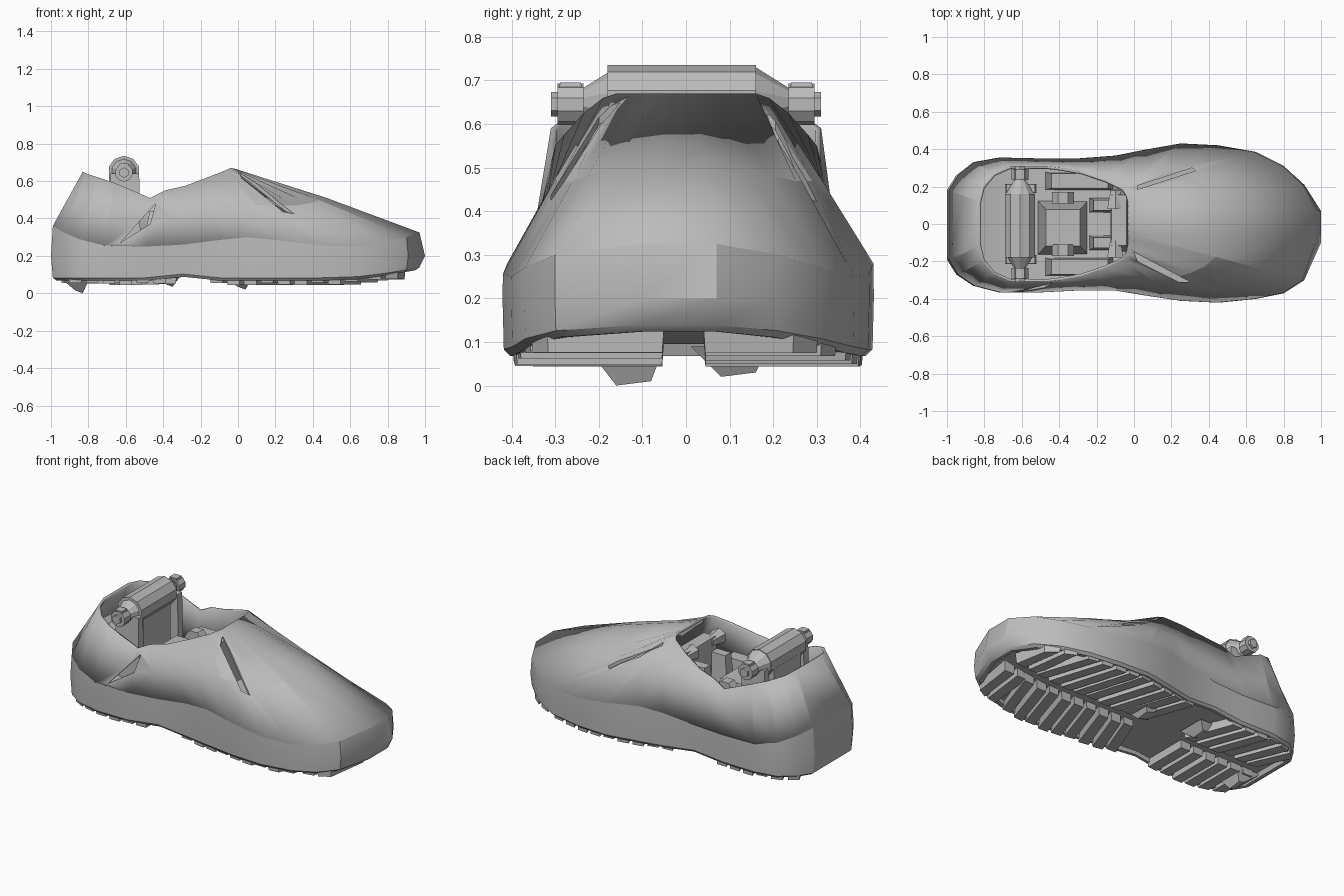
import bpy, bmesh, math, random
from mathutils import Matrix, Vector

random.seed(4)
cube = bpy.data.objects.get("Cube")
if cube:
    bpy.data.objects.remove(cube)

grey = bpy.data.materials.new("grey")
grey.use_nodes = True
grey.diffuse_color = (0.5, 0.5, 0.5, 1)
grey.node_tree.nodes["Principled BSDF"].inputs["Base Color"].default_value = (0.5, 0.5, 0.5, 1)


def finish(name, bm, smooth=None):
    bmesh.ops.recalc_face_normals(bm, faces=bm.faces)
    mesh = bpy.data.meshes.new(name)
    bm.to_mesh(mesh)
    bm.free()
    mesh.materials.append(grey)
    obj = bpy.data.objects.new(name, mesh)
    bpy.context.collection.objects.link(obj)
    if smooth:
        bpy.ops.object.select_all(action="DESELECT")
        obj.select_set(True)
        bpy.context.view_layer.objects.active = obj
        bpy.ops.object.shade_smooth_by_angle(angle=math.radians(smooth))
    return obj


def prism(bm, low, high):
    """Solid between two matching polygons."""
    a = [bm.verts.new(p) for p in low]
    b = [bm.verts.new(p) for p in high]
    bm.faces.new(a)
    bm.faces.new(b)
    for i in range(len(a)):
        j = (i + 1) % len(a)
        bm.faces.new((a[i], a[j], b[j], b[i]))


def box(bm, lo, hi, taper=0.0):
    mx, my = (lo[0] + hi[0]) / 2, (lo[1] + hi[1]) / 2
    base = [(lo[0], lo[1]), (hi[0], lo[1]), (hi[0], hi[1]), (lo[0], hi[1])]
    prism(bm, [(x, y, lo[2]) for x, y in base],
          [(x + (mx - x) * taper, y + (my - y) * taper, hi[2]) for x, y in base])


def rod(bm, centre, r1, r2, length, sides=10):
    """Cylinder or cone lying along y."""
    m = Matrix.Translation(centre) @ Matrix.Rotation(-math.pi / 2, 4, "X")
    bmesh.ops.create_cone(bm, cap_ends=True, segments=sides, radius1=r1,
                          radius2=r2, depth=length, matrix=m)


# Stations from heel to toe: x, left y, right y, rim z, then collar x, y, z
stations = [
    (-1, .18, -.19, .36, -.83, .12, .65), (-.95, .26, -.27, .33, -.81, .2, .64),
    (-.86, .33, -.33, .29, -.75, .27, .62), (-.72, .355, -.365, .255, -.66, .31, .59),
    (-.5, .35, -.365, .25, -.47, .31, .51), (-.3, .35, -.355, .26, -.39, .3, .55),
    (-.1, .365, -.355, .285, -.28, .28, .575), (.05, .395, -.38, .3, -.15, .235, .625),
    (.25, .43, -.41, .28, -.06, .19, .66), (.45, .42, -.42, .255, -.04, .16, .67),
    (.65, .385, -.4, .25, -.03, .12, .67), (.8, .31, -.37, .27, -.03, .08, .67),
    (.91, .21, -.3, .3, -.03, .05, .67), (.98, .07, -.1, .325, -.03, .02, .67),
]
COUNT = len(stations)


def ring(fn):
    """Left side heel to toe, then right side back to the heel."""
    return [fn(s, s[1], 1) for s in stations] + [fn(s, s[2], -1) for s in reversed(stations)]


def loft(bm, rings):
    rows = [[bm.verts.new(p) for p in r] for r in rings]
    for a, b in zip(rows, rows[1:]):
        for i in range(len(a)):
            j = (i + 1) % len(a)
            bm.faces.new((a[i], a[j], b[j], b[i]))
    return rows


def cap(bm, row):
    for i in range(COUNT - 1):
        bm.faces.new((row[i], row[i + 1], row[-2 - i], row[-1 - i]))


def bottom(x):
    """Lower edge of the side wall: raised at the arch and toe."""
    arch = .02 if -.4 < x < -.2 else 0
    return .068 + arch + .06 * max(0, (x - .55) / .45) ** 1.5


def half_width(x, side):
    x = min(max(x, stations[0][0]), stations[-1][0])
    for a, b in zip(stations, stations[1:]):
        if a[0] <= x <= b[0]:
            t = (x - a[0]) / (b[0] - a[0])
            k = 1 if side > 0 else 2
            return abs(a[k] + (b[k] - a[k]) * t)


# Sole with a recessed underside
bm = bmesh.new()
rows = loft(bm, [
    ring(lambda s, y, d: (s[0] * .99, y, s[3])),
    ring(lambda s, y, d: (s[0] * (1.02 if s[0] > .95 else 1), y * 1.002, .2)),
    ring(lambda s, y, d: (s[0] * .99, y * .995, bottom(s[0]) + .015)),
    ring(lambda s, y, d: (s[0] * .97, y * .96, bottom(s[0]))),
    ring(lambda s, y, d: (s[0] * .95, y * .91, bottom(s[0]))),
    ring(lambda s, y, d: (s[0] * .94, y * .89, max(.095, bottom(s[0]) + .02))),
])
cap(bm, rows[0])
cap(bm, rows[-1])
finish("sole", bm, 30)

# Chevron tread lugs either side of the centre channel, with an arch gap
bm = bmesh.new()
for first, last, count in ((-.87, -.42, 6), (-.06, .84, 11)):
    for i in range(count):
        x = first + (last - first) * i / (count - 1)
        for side in (1, -1):
            inner = .04 if side > 0 else -.05
            if first > -.5:
                slant = .06 if x < .75 else .02
            else:
                slant = .06 if side > 0 else 0
            hw = .036
            ends = [max(x - slant - hw, -.95), x - slant + hw]
            outer = [side * half_width(e, side) * .955 for e in ends]
            corners = [(x + slant - hw, inner), (x + slant + hw, inner),
                       (ends[1], outer[1]), (ends[0], outer[0])]
            mid = (inner + outer[0]) / 2
            z = bottom(x)
            drop = random.uniform(.01, .026)
            prism(bm, [(px, py, z + .04) for px, py in corners],
                  [(x + (px - x) * .9, mid + (py - mid) * .97, z - drop) for px, py in corners])
# Worn wedges under the heel and the ball of the foot
for x, y, z in ((-.84, -.14, 0), (-.36, .12, .035), (.03, .1, .02)):
    prism(bm, [(x - .12, y - .09, .09), (x + .05, y - .09, .09), (x + .05, y + .09, .09), (x - .12, y + .09, .09)],
          [(x - .03, y - .02, z + .015), (x + .01, y - .02, z), (x + .01, y + .06, z + .01), (x - .03, y + .06, z + .02)])
finish("tread_lugs", bm)


# Upper: ruled shell from the sole rim to the collar
def upper_point(t):
    def point(s, y, d):
        low = Vector((s[0] * .99, y, s[3]))
        high = Vector((s[4], d * s[5], s[6]))
        p = low.lerp(high, t)
        p.z += math.sin(math.pi * t) * .014 * max(0, s[0])
        return p
    return point


bm = bmesh.new()
loft(bm, [ring(upper_point(t)) for t in (0, .5, 1)])
upper = finish("upper", bm, 12)
solid = upper.modifiers.new("thickness", "SOLIDIFY")
solid.thickness = .015
solid.offset = -1

# Long slits beside the tongue and a fold on the right side
bm = bmesh.new()
for plan in ([(0, -.15), (.3, -.31), (.24, -.31), (.02, -.2)],
             [(.02, .185), (.33, .285), (.31, .3), (.02, .205)]):
    prism(bm, [(x, y, .4) for x, y in plan], [(x, y, .9) for x, y in plan])
fold = [(-.63, .27), (-.44, .48), (-.47, .37)]
prism(bm, [(x, -.45, z) for x, z in fold], [(x, -.27, z) for x, z in fold])
cutter = finish("slit_cutter", bm)
cutter.hide_render = True
cutter.hide_viewport = True
cutter.display_type = "WIRE"
cut = upper.modifiers.new("slits", "BOOLEAN")
cut.operation = "DIFFERENCE"
cut.object = cutter
cut.solver = "EXACT"

# Ankle hinge: barrel, tapered necks and bolted ends
HX, HZ = -.61, .65
bm = bmesh.new()
rod(bm, (HX, -.01, HZ), .085, .085, .34)
for side in (1, -1):
    r1, r2 = (.08, .03) if side > 0 else (.03, .08)
    rod(bm, (HX, side * .2, HZ), r1, r2, .08)
    rod(bm, (HX, side * .265, HZ - .005), .048, .048, .06)
    rod(bm, (HX, side * .3, HZ - .005), .028, .028, .02, 6)
    box(bm, (HX - .03, side * .265 - .03, HZ), (HX + .03, side * .265 + .03, HZ + .045), .2)
finish("ankle_hinge", bm, 20)

# Post and side plates holding the hinge
bm = bmesh.new()
box(bm, (HX - .08, -.13, .22), (HX + .06, .13, HZ))
for side in (1, -1):
    box(bm, (HX - .08, side * .19 - .025, .22), (HX + .09, side * .19 + .025, HZ - .01), .1)
finish("hinge_post", bm)

# Machinery inside the opening
bm = bmesh.new()
box(bm, (-.52, -.17, .22), (-.24, .13, .44), .35)
box(bm, (-.13, -.15, .25), (-.03, .19, .58), .2)
for side in (1, -1):
    box(bm, (-.48, side * .23 - .05, .22), (-.1, side * .23 + .05, .43), .2)
    box(bm, (-.24, side * .1 - .04, .25), (-.08, side * .1 + .04, .5), .3)
    rod(bm, (-.1, side * .13, .55), .05, .03, .1, 6)
    rod(bm, (-.38, side * .14, .42), .06, .06, .06, 7)
finish("inner_joint", bm)
